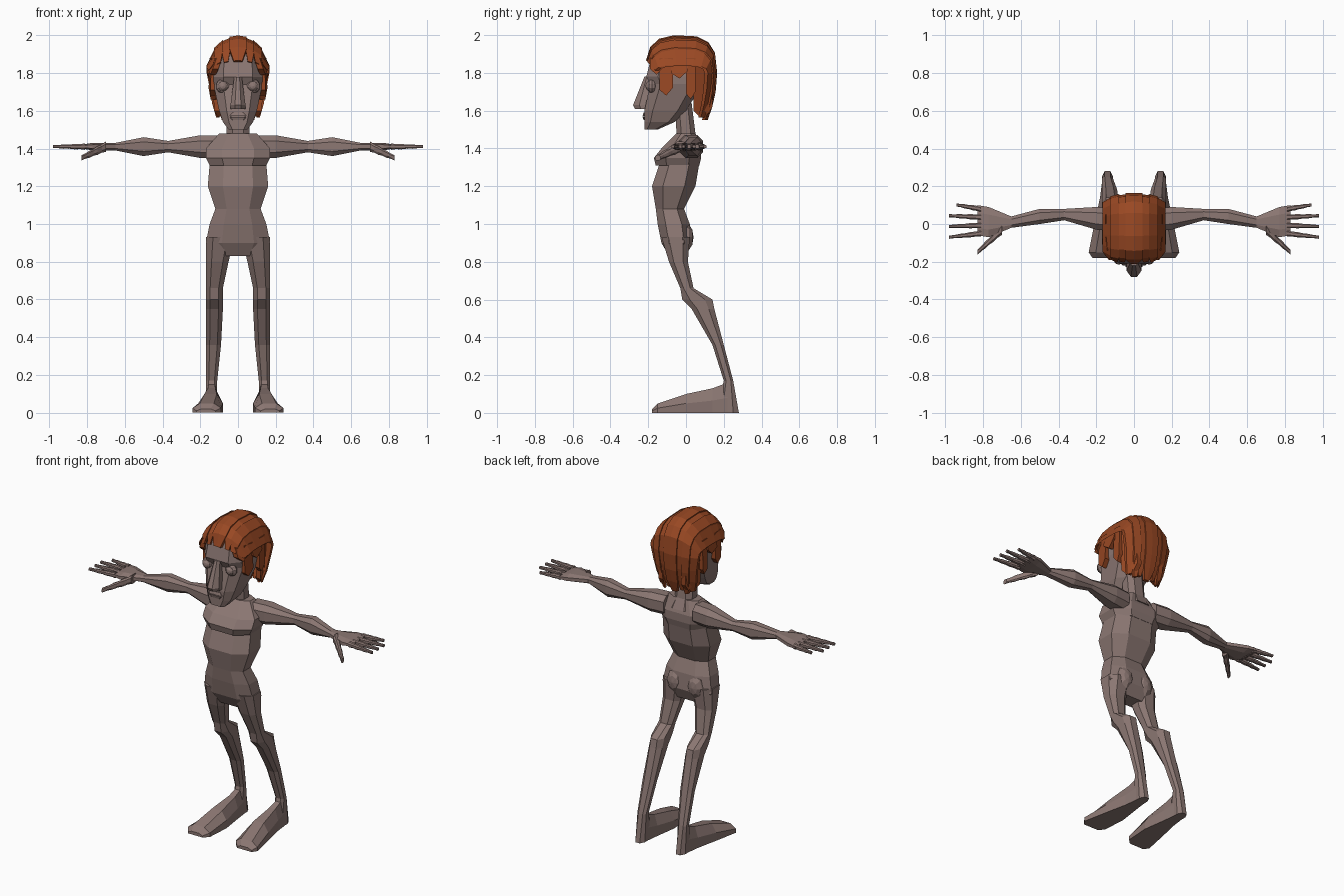
import bpy, bmesh
from math import sin, cos, radians, sqrt
from mathutils import Matrix, Vector

if "Cube" in bpy.data.objects:
    bpy.data.objects.remove(bpy.data.objects["Cube"], do_unlink=True)


def material(name, rgb):
    mat = bpy.data.materials.new(name)
    mat.use_nodes = True
    mat.diffuse_color = (*rgb, 1)
    shader = mat.node_tree.nodes["Principled BSDF"]
    shader.inputs["Base Color"].default_value = (*rgb, 1)
    return mat


SKIN = material("dusky skin", (.26, .185, .17))
HAIR = material("auburn hair", (.32, .065, .017))


def finish(name, bm, mat, mirror):
    bmesh.ops.recalc_face_normals(bm, faces=bm.faces)
    mesh = bpy.data.meshes.new(name)
    bm.to_mesh(mesh)
    bm.free()
    mesh.materials.append(mat)
    part = bpy.data.objects.new(name, mesh)
    bpy.context.collection.objects.link(part)
    if mirror:
        part.modifiers.new("mirror", "MIRROR").use_mirror_merge = False


def loft(name, rings, mat=SKIN, mirror=True):
    """Skin a list of equal point rings and cap both ends."""
    bm = bmesh.new()
    loops = [[bm.verts.new(point) for point in ring] for ring in rings]
    count = len(loops[0])
    for lower, upper in zip(loops, loops[1:]):
        for i in range(count):
            j = (i + 1) % count
            bm.faces.new((lower[i], lower[j], upper[j], upper[i]))
    bm.faces.new(loops[0])
    bm.faces.new(loops[-1])
    finish(name, bm, mat, mirror)


def octagon(left, right, low, high, cut=.5):
    """Chamfered box outline inside the given bounds."""
    k = 1 - cut
    corners = []
    for p, q in ((1, -1), (1, 1), (-1, 1), (-1, -1)):
        pair = [(p, q * k), (p * k, q)]
        corners += pair if p * q > 0 else pair[::-1]
    centre_u, centre_v = (left + right) / 2, (low + high) / 2
    half_u, half_v = (right - left) / 2, (high - low) / 2
    return [(centre_u + p * half_u, centre_v + q * half_v) for p, q in corners]


def column(name, stations, cut=.5):
    """Upright symmetric loft; a station is height, half width, front, back."""
    rings = [[(x, y, z) for x, y in octagon(-width, width, front, back, cut)]
             for z, width, front, back in stations]
    loft(name, rings, mirror=False)


def limb(name, stations):
    """Sideways loft; a station is a centre with its half depth and half height."""
    rings = []
    for centre, depth, height in stations:
        x, y, z = centre
        rings.append([(x, v, w) for v, w in
                      octagon(y - depth, y + depth, z - height, z + height)])
    loft(name, rings)


def ball(name, centre, size, segments):
    bm = bmesh.new()
    place = (Matrix.Translation(centre) @ Matrix.Diagonal((*size, 1))
             @ Matrix.Rotation(radians(90), 4, "X"))
    bmesh.ops.create_uvsphere(bm, u_segments=segments, v_segments=6, radius=1, matrix=place)
    finish(name, bm, SKIN, True)


# Torso with the overhanging chest shelf
column("chest", [(1.48, .1, -.05, .05), (1.4, .17, -.13, .08),
                 (1.35, .17, -.17, .08), (1.31, .15, -.16, .07)])
column("abdomen", [(1.32, .15, -.14, .07), (1.2, .16, -.18, .05), (1.08, .12, -.16, -.01),
                   (1, .15, -.15, .02), (.9, .17, -.13, .03), (.83, .12, -.09, 0)])
ball("buttocks", (.07, -.01, .93), (.06, .05, .08), 8)

# Neck and head
column("neck", [(1.42, .08, -.06, .08), (1.48, .06, -.05, .05), (1.64, .06, -.06, .03)])
column("head", [(1.5, .05, -.22, -.15), (1.54, .08, -.22, -.06), (1.6, .1, -.22, 0),
                (1.74, .13, -.19, .09), (1.78, .13, -.21, .1), (1.9, .12, -.18, .1)], .4)

# Nose, lips and eyes
column("nose", [(1.78, .02, -.22, -.18), (1.63, .04, -.28, -.17), (1.61, .04, -.27, -.17)], .6)
for name, seam, edge in (("upper_lip", 1.572, 1.59), ("lower_lip", 1.568, 1.55)):
    column(name, [(seam, .045, -.23, -.19), (edge, .03, -.225, -.19)], .2)
for name, radius, front in (("eyelids", .038, -.18), ("eyeballs", .028, -.19)):
    ball(name, (.08, front, 1.73), (radius, .025, radius), 10)

# Arms, with the palm widening at the end
ARM_HEIGHT = 1.41
limb("arms", [((x, y, ARM_HEIGHT), depth, height) for x, y, depth, height in (
    (.1, .02, .06, .06), (.2, .03, .06, .06), (.37, .05, .03, .03), (.5, .04, .04, .05),
    (.65, .01, .03, .02), (.77, .01, .08, .02), (.83, .02, .08, .01))])


def finger(name, start, end, radius):
    """Tapering digit with alternating thick knuckles."""
    steps = 6
    stations = []
    for i in range(steps + 1):
        t = i / steps
        r = radius * (1 - t / 2) * (.85 if i % 2 else 1)
        stations.append((Vector(start).lerp(Vector(end), t), r, r))
    limb(name, stations)


# Fingers fan out from the palm
for i, name in enumerate(("index", "middle", "ring", "little")):
    reach = .94 if name == "little" else .98
    finger(name + "_fingers", (.81, -.05 + .043 * i, ARM_HEIGHT),
           (reach, -.07 + .057 * i, ARM_HEIGHT), .017)
finger("thumbs", (.7, -.03, ARM_HEIGHT), (.83, -.15, 1.35), .028)

# Legs with swept back shins; the outer side stays upright
loft("legs", [[(x, y, z) for x, y in octagon(inner, .17, front, back)]
              for z, inner, front, back in (
    (.93, .02, -.13, .02), (.8, .05, -.09, .01), (.66, .08, -.03, .04), (.6, .08, -.02, .14),
    (.55, .08, .03, .15), (.36, .09, .14, .2), (.17, .11, .2, .25), (0, .11, .16, .28))])

# Feet, flattened against the ground
loft("feet", [[(x, y, max(z, 0)) for x, z in octagon(inner, outer, -top, top)]
              for y, inner, outer, top in (
    (.22, .11, .17, .16), (.14, .1, .18, .13), (0, .08, .21, .1),
    (-.15, .09, .24, .05), (-.18, .12, .22, .02))])

# Hair sweep: a squarish arch over the crown, then a fall to the nape
CROWN_Y, CROWN_Z = -.025, 1.8
SWEEP = []
for degrees in range(12, 181, 24):
    c, s = cos(radians(degrees)), max(0, sin(radians(degrees)))
    SWEEP.append((-.19 * abs(c) ** .7 * (1 if c > 0 else -1), .2 * s ** .7))
for fall in (.1, .18, .25):
    SWEEP.append((.19 - .8 * fall ** 2, -fall))


def swept_lock(name, inner, outer, puff, lift):
    """Slab strip that follows the sweep and shrinks towards the temples."""
    root = (inner + outer) / 2 if inner else 0
    rings = []
    for i, (y, z) in enumerate(SWEEP):
        pinch = .5 if i in (0, len(SWEEP) - 1) else 1
        taper = 1 + min(0, z) if y > 0 else 1
        ring = []
        for x, shrink in ((inner, 1), (outer, 1), (outer, .87), (inner, .87)):
            size = puff * shrink
            tall = sqrt(1 - (x / .17) ** 2)
            deep = .7 + .3 * tall
            height = z * tall * size if z > 0 else z + lift
            ring.append(((root + (x - root) * pinch) * taper,
                         CROWN_Y + y * deep * size, CROWN_Z + height))
        rings.append(ring)
    loft(name, rings, HAIR)


for i, name in enumerate(("crown", "upper", "middle", "lower")):
    odd = i % 2
    swept_lock(name + "_locks", .04 * i, .04 * i + .046, 1 - .03 * odd, .015 * odd)


def side_lock(name, front, back, tip, reach):
    """Pointed slab hanging beside the face, closing in below and behind."""
    top, middle = 1.88, (front + back) / 2
    outline = [(front, top), (back, top), (back, tip + .04), (middle, tip), (front, tip + .03)]
    rings = []
    for inset in (0, .03):
        rings.append([(reach - inset - .18 * max(0, CROWN_Z - z) - .5 * max(0, z - 1.84)
                       - .5 * max(0, y - .05) - .4 * max(0, -.12 - y), y, z)
                      for y, z in outline])
    loft(name, rings, HAIR)


# Temple, sideburn, ear gap and the longer locks behind
for i, (name, front, back, tip) in enumerate((
        ("temple", -.19, -.12, 1.79), ("sideburn", -.14, -.07, 1.68),
        ("ear", -.08, .01, 1.77), ("behind_ear", 0, .05, 1.66),
        ("nape_side", .04, .1, 1.57), ("nape_back", .09, .14, 1.58))):
    side_lock(name + "_locks", front, back, tip, .162 + .008 * (i % 2))
